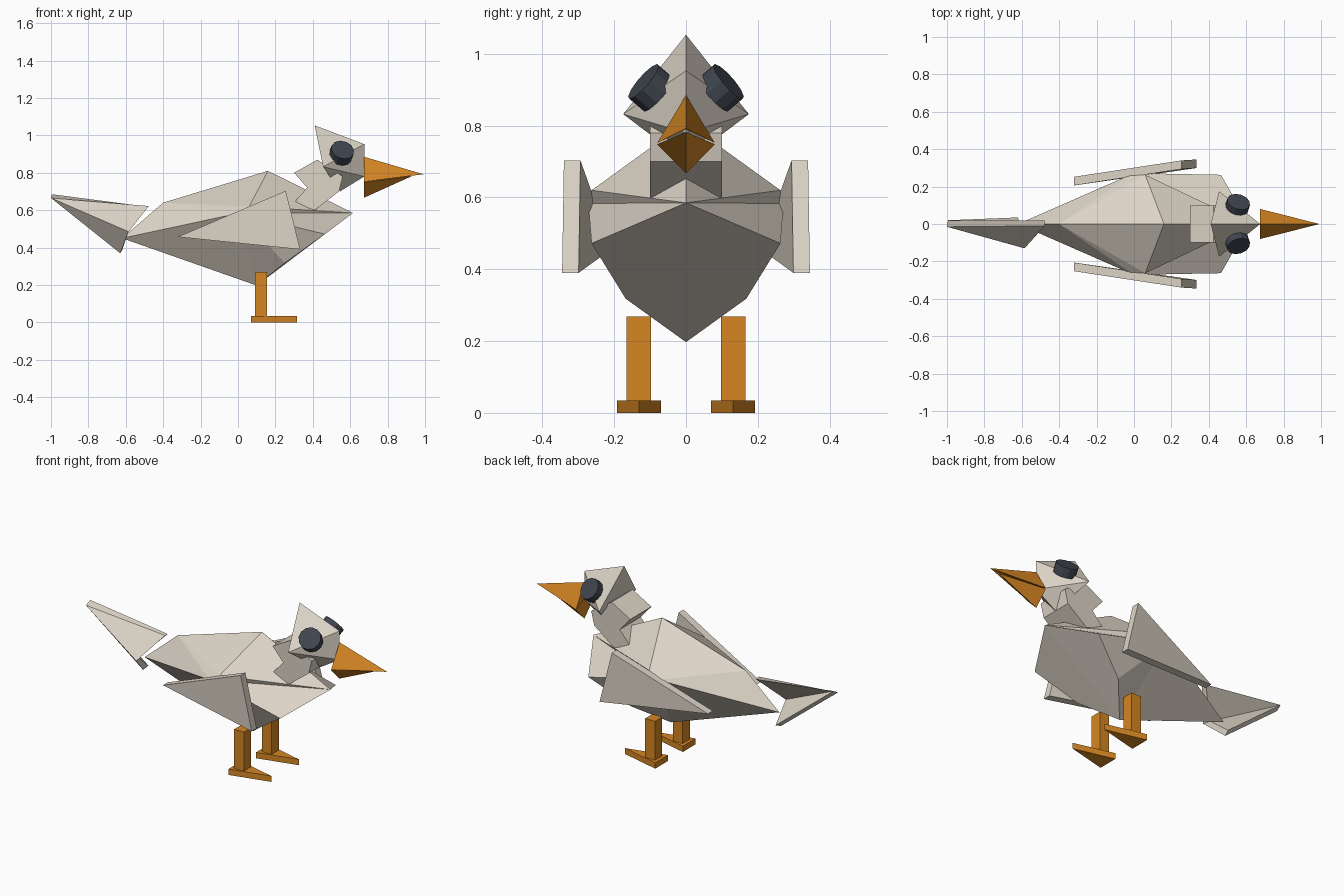
import bpy, bmesh, math
from mathutils import Vector

if "Cube" in bpy.data.objects:
    bpy.data.objects.remove(bpy.data.objects["Cube"])


def material(name, rgb):
    m = bpy.data.materials.new(name)
    m.diffuse_color = (*rgb, 1)
    m.use_nodes = True
    m.node_tree.nodes["Principled BSDF"].inputs["Base Color"].default_value = m.diffuse_color
    return m


FEATHER = material("pale_feather", (0.72, 0.66, 0.57))
ORANGE = material("orange", (0.67, 0.24, 0.017))
DARK = material("dark_slate", (0.05, 0.06, 0.078))


def add_mirror(obj):
    mod = obj.modifiers.new("mirror", 'MIRROR')
    mod.use_axis = (False, True, False)
    mod.use_clip = True
    mod.merge_threshold = 0.0005


def build(name, verts, faces, mat, mirror=False):
    """Flat-shaded mesh; without faces, the convex hull of the points."""
    bm = bmesh.new()
    vs = [bm.verts.new(v) for v in verts]
    if faces:
        for f in faces:
            bm.faces.new([vs[i] for i in f])
    else:
        bmesh.ops.convex_hull(bm, input=vs)
    bmesh.ops.recalc_face_normals(bm, faces=bm.faces)
    me = bpy.data.meshes.new(name)
    bm.to_mesh(me)
    bm.free()
    me.materials.append(mat)
    obj = bpy.data.objects.new(name, me)
    bpy.context.collection.objects.link(obj)
    if mirror:
        add_mirror(obj)
    return obj


def prism(name, outline, offset, mat, mirror=False):
    """Extrude a polygon along an offset vector."""
    n = len(outline)
    far = [tuple(Vector(p) + Vector(offset)) for p in outline]
    faces = [list(range(n)), list(range(2 * n - 1, n - 1, -1))]
    faces += [(i, (i + 1) % n, n + (i + 1) % n, n + i) for i in range(n)]
    return build(name, list(outline) + far, faces, mat, mirror)


# Body: one half, with a flared flat chest
TAIL, RUMP, BACK, TIP, BELLY, SIDE, SHOULDER, FLARE, CHEST = range(9)
body_points = [
    (-0.62, 0, 0.45), (-0.40, 0, 0.64), (0.16, 0, 0.81), (0.615, 0, 0.585),
    (0.10, 0, 0.197), (0.0, -0.272, 0.583), (0.06, -0.263, 0.62),
    (0.465, -0.263, 0.472), (0.25, -0.168, 0.318),
]
body_faces = [
    (TAIL, RUMP, SIDE), (RUMP, SHOULDER, SIDE), (RUMP, BACK, SHOULDER),
    (BACK, TIP, SHOULDER), (SHOULDER, TIP, SIDE), (SIDE, TIP, FLARE),
    (SIDE, FLARE, CHEST), (SIDE, CHEST, BELLY), (TAIL, SIDE, BELLY),
    (TIP, BELLY, CHEST, FLARE),
]
build("body", body_points, body_faces, FEATHER, True)

# Tail: folded fan made of two thin triangular leaves
tail_points = [
    (-1.0, -0.015, 0.665), (-0.477, -0.01, 0.622), (-0.585, -0.13, 0.485), (-0.63, 0.0, 0.37),
    (-0.995, 0.02, 0.685), (-0.48, 0.02, 0.618), (-0.60, -0.09, 0.487), (-0.62, 0.035, 0.385),
]
tail_faces = [
    (0, 1, 2), (0, 2, 3), (4, 6, 5), (4, 7, 6),
    (0, 4, 5, 1), (1, 5, 6, 2), (2, 6, 7, 3), (3, 7, 4, 0),
]
build("tail", tail_points, tail_faces, FEATHER)

# Wings: slanted triangular slabs
prism("wings", [(-0.322, -0.252, 0.457), (0.255, -0.34, 0.703), (0.333, -0.345, 0.39)],
      (0, 0.046, 0), FEATHER, True)

# Neck: bent profile extruded across the width
neck_profile = [(0.30, 0.80), (0.425, 0.87), (0.56, 0.78), (0.54, 0.70),
                (0.41, 0.60), (0.30, 0.64), (0.37, 0.72)]
prism("neck", [(x, -0.1, z) for x, z in neck_profile], (0, 0.2, 0), FEATHER)

# Head: faceted, pointed crest at the back
build("head", [(0.41, 0, 1.053), (0.675, 0, 0.953), (0.675, 0, 0.78), (0.545, 0, 0.70),
               (0.455, 0.175, 0.832), (0.455, -0.175, 0.832)], None, FEATHER)

# Beak: two tapering halves with a slit between them
build("upper_beak", [(0.675, 0, 0.885), (0.675, 0.08, 0.752), (0.675, -0.08, 0.752),
                     (0.675, 0, 0.79), (0.992, 0, 0.792)],
      [(0, 1, 4), (0, 4, 2), (1, 3, 4), (2, 4, 3), (0, 3, 1), (0, 2, 3)], ORANGE)
build("lower_beak", [(0.675, 0, 0.667), (0.675, 0.08, 0.748), (0.675, -0.08, 0.748),
                     (0.675, 0, 0.78), (0.93, 0, 0.782)],
      [(0, 1, 4), (0, 4, 2), (1, 3, 4), (2, 4, 3), (0, 3, 1), (0, 2, 3)], ORANGE)

# Eyes: short drums square to the brow facets
axis = Vector((0.23, -0.73, 0.63)).normalized()
bpy.ops.mesh.primitive_cylinder_add(vertices=12, radius=0.063, depth=0.056)
eyes = bpy.context.object
eyes.name = "eyes"
eyes.data.transform(axis.to_track_quat('Z', 'Y').to_matrix().to_4x4())
for v in eyes.data.vertices:
    v.co += Vector((0.553, -0.098, 0.905))
eyes.data.materials.append(DARK)
add_mirror(eyes)

# Legs: square posts
prism("legs", [(0.09, -0.166, 0.034), (0.155, -0.166, 0.034),
               (0.155, -0.097, 0.034), (0.09, -0.097, 0.034)], (0, 0, 0.235), ORANGE, True)

# Feet: flat wedges pointing forward
prism("feet", [(0.07, -0.192, 0), (0.315, -0.131, 0), (0.07, -0.07, 0)],
      (0, 0, 0.035), ORANGE, True)
